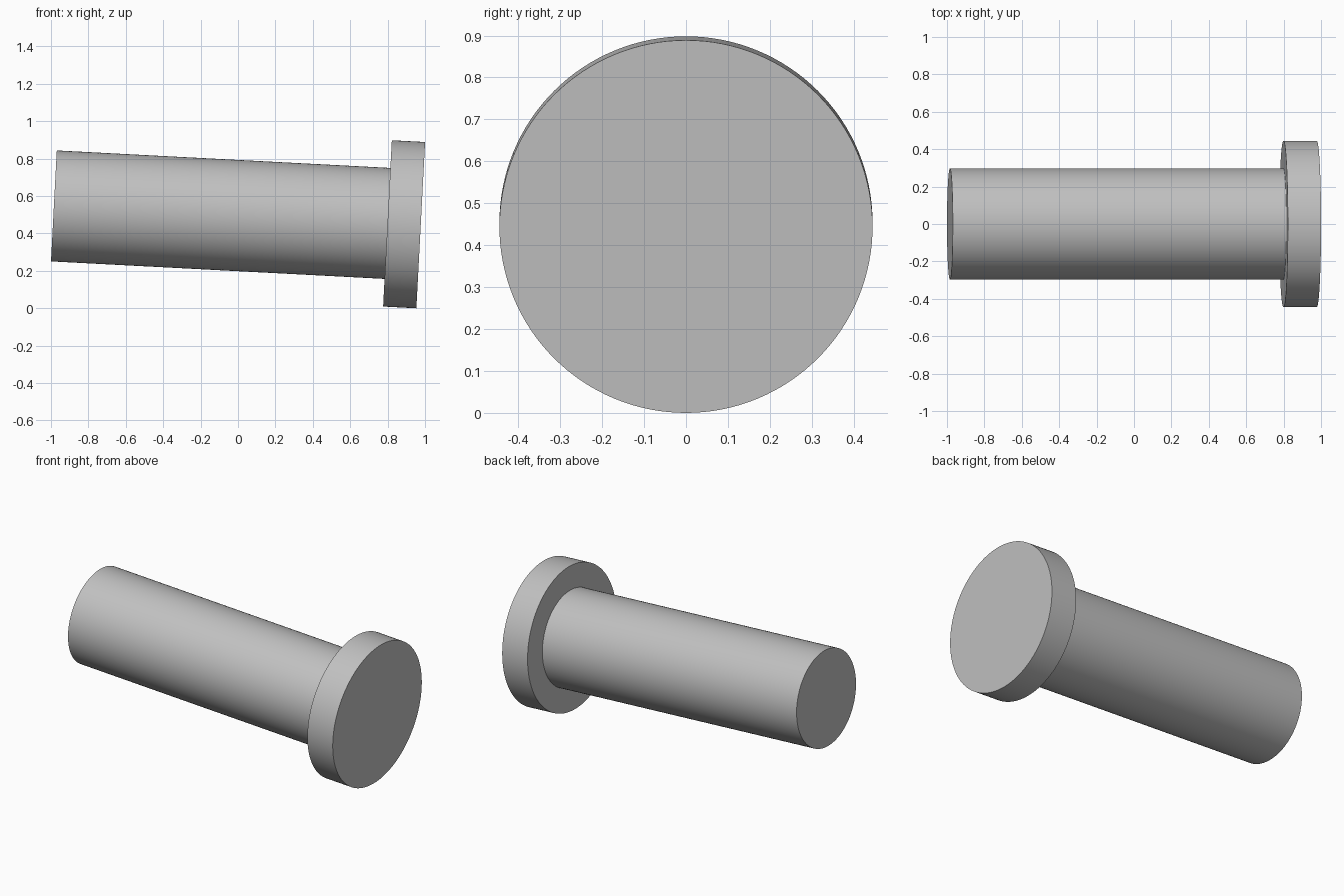
import bpy
from math import radians
from mathutils import Matrix, Vector

cube = bpy.data.objects.get("Cube")
if cube:
    bpy.data.objects.remove(cube, do_unlink=True)

TILT = radians(3)
HEAD_RADIUS, HEAD_LENGTH = 0.445, 0.178
SHAFT_RADIUS, TOTAL_LENGTH = 0.297, 1.964

grey = bpy.data.materials.new("plain grey")
grey.use_nodes = True
colour = (0.53, 0.53, 0.53, 1)
grey.diffuse_color = colour
grey.node_tree.nodes["Principled BSDF"].inputs["Base Color"].default_value = colour

# The pin axis slopes gently down towards its headed end
rotation = Matrix.Rotation(radians(90) + TILT, 4, "Y")
axis = rotation.to_3x3() @ Vector((0, 0, 1))
head_end = Vector((0.977, 0, 0.4444))


def add_disc(name, radius, start, end):
    """Cylinder between two distances measured back from the head face."""
    bpy.ops.mesh.primitive_cylinder_add(
        vertices=128, radius=radius, depth=end - start,
        location=head_end - axis * (start + end) / 2,
        rotation=rotation.to_euler())
    part = bpy.context.object
    part.name = name
    part.data.materials.append(grey)
    bpy.ops.object.shade_smooth_by_angle(angle=radians(30))


# Wide flat head and long plain shaft
add_disc("head", HEAD_RADIUS, 0, HEAD_LENGTH)
add_disc("shaft", SHAFT_RADIUS, HEAD_LENGTH, TOTAL_LENGTH)
